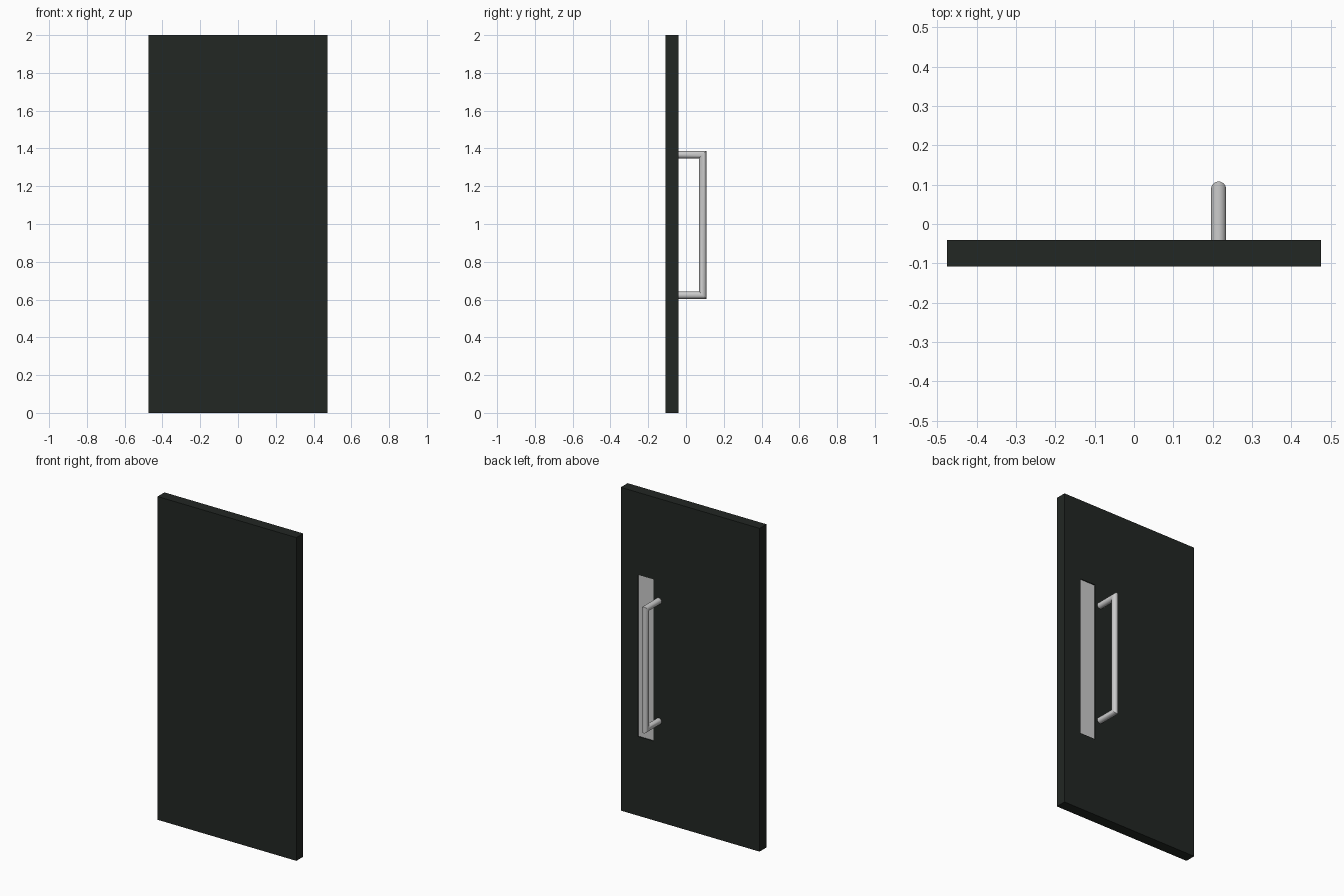
import bpy, bmesh
from math import sin, cos, tau, radians

if "Cube" in bpy.data.objects:
    bpy.data.objects.remove(bpy.data.objects["Cube"])

dark = bpy.data.materials.new("dark_panel")
dark.diffuse_color = (0.016, 0.02, 0.017, 1)
dark.use_nodes = True
dark.node_tree.nodes["Principled BSDF"].inputs["Base Color"].default_value = dark.diffuse_color

def finish(name, bm, mat=None):
    bmesh.ops.recalc_face_normals(bm, faces=bm.faces)
    me = bpy.data.meshes.new(name)
    bm.to_mesh(me)
    bm.free()
    ob = bpy.data.objects.new(name, me)
    bpy.context.collection.objects.link(ob)
    if mat:
        me.materials.append(mat)
    return ob

def box(name, x, y, z, mat=None):
    bm = bmesh.new()
    bmesh.ops.create_cube(bm, size=1)
    for v in bm.verts:
        for i, (a, b) in enumerate((x, y, z)):
            v.co[i] = a if v.co[i] < 0 else b
    return finish(name, bm, mat)

FRONT, BACK, DEPTH = -0.108, -0.041, 0.01
PX, PZ = (0.25, 0.358), (0.49, 1.49)

# Door leaf with a shallow pocket in its back face
door = box("door_leaf", (-0.475, 0.475), (FRONT, BACK), (0, 2), dark)
cutter = box("pocket_cutter", PX, (BACK - DEPTH, BACK + 0.1), PZ, dark)
cutter.hide_render = True
cutter.hide_viewport = True
mod = door.modifiers.new("pocket", 'BOOLEAN')
mod.operation = 'DIFFERENCE'
mod.solver = 'EXACT'
mod.object = cutter

# Metal plate lying at the bottom of the pocket
box("inset_plate", PX, (BACK - DEPTH - 0.002, BACK - DEPTH + 0.004), PZ)

# Round pull handle with mitred corners, swept through four rings
N, R, HX, HY, TOP, BOTTOM = 32, 0.019, 0.215, 0.089, 1.367, 0.623
bm = bmesh.new()
rings = [[], [], [], []]
for i in range(N):
    x, off = HX + R * cos(tau * i / N), R * sin(tau * i / N)
    path = [(BACK - 0.002, TOP + off), (HY + off, TOP + off),
            (HY + off, BOTTOM - off), (BACK - 0.002, BOTTOM - off)]
    for ring, (y, z) in zip(rings, path):
        ring.append(bm.verts.new((x, y, z)))
for a, b in zip(rings, rings[1:]):
    for i in range(N):
        j = (i + 1) % N
        bm.faces.new((a[i], a[j], b[j], b[i]))
bm.faces.new(rings[0])
bm.faces.new(rings[3])
handle = finish("pull_handle", bm)
bpy.context.view_layer.objects.active = handle
handle.select_set(True)
bpy.ops.object.shade_smooth_by_angle(angle=radians(30))
